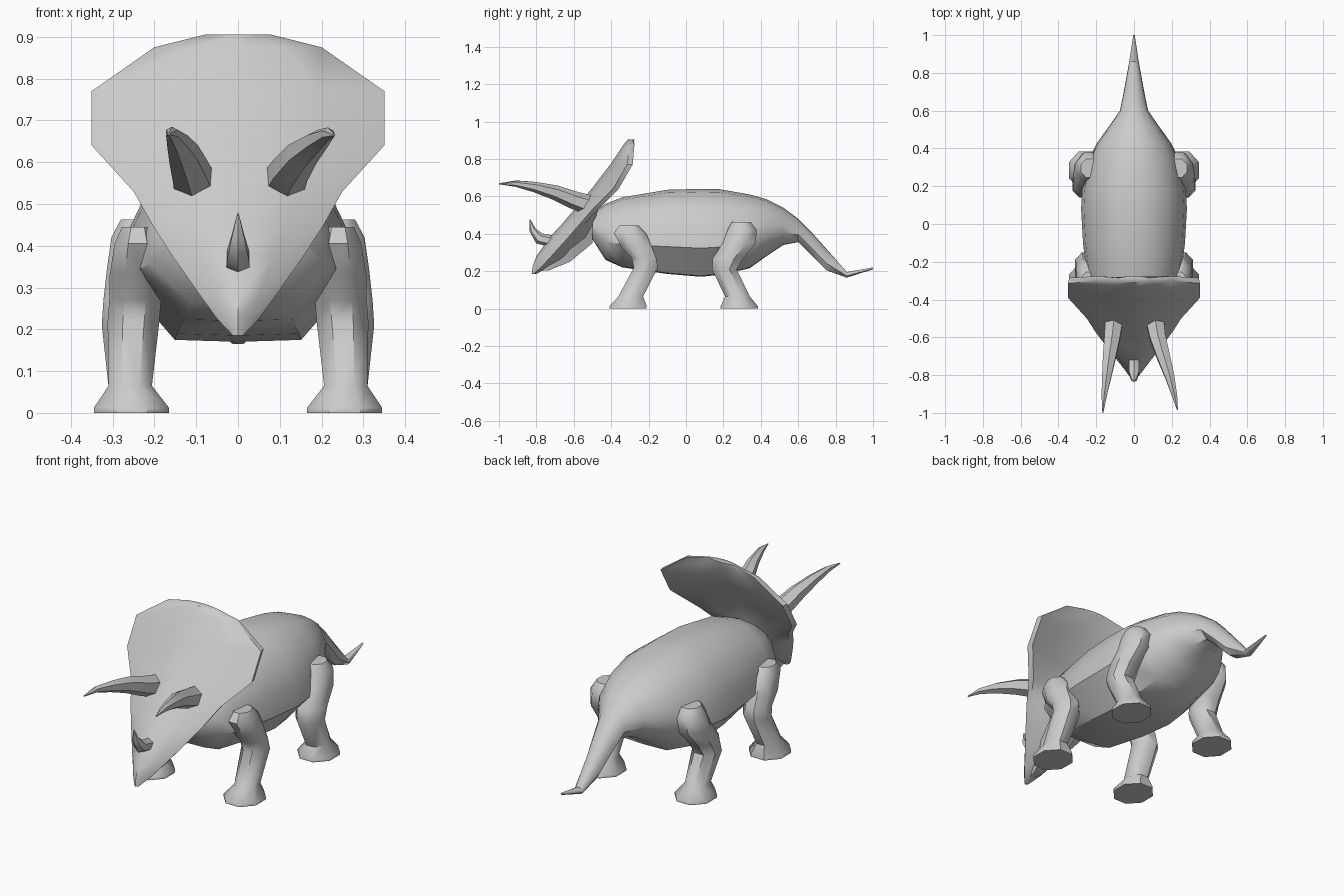
import bpy, bmesh, math
from mathutils import Vector

grey = bpy.data.materials.new("grey_skin")
grey.diffuse_color = (0.6, 0.6, 0.6, 1)


def loft(name, rings, angle=45):
    """Skin a list of equal-length point rings and cap both ends."""
    bm = bmesh.new()
    loops = [[bm.verts.new(p) for p in ring] for ring in rings]
    n = len(loops[0])
    for a, b in zip(loops, loops[1:]):
        for i in range(n):
            j = (i + 1) % n
            bm.faces.new((a[i], a[j], b[j], b[i]))
    bm.faces.new(loops[0])
    bm.faces.new(loops[-1])
    bmesh.ops.recalc_face_normals(bm, faces=bm.faces)
    mesh = bpy.data.meshes.new(name)
    bm.to_mesh(mesh)
    bm.free()
    mesh.materials.append(grey)
    obj = bpy.data.objects.new(name, mesh)
    bpy.context.collection.objects.link(obj)
    bpy.ops.object.select_all(action='DESELECT')
    obj.select_set(True)
    bpy.context.view_layer.objects.active = obj
    bpy.ops.object.shade_smooth_by_angle(angle=math.radians(angle))
    return obj


def tube(name, path, sides=6):
    """Tapered tube through (x, y, z, radius) points."""
    pts = [Vector(p[:3]) for p in path]
    rings = []
    for i, p in enumerate(path):
        t = (pts[min(i + 1, len(pts) - 1)] - pts[max(i - 1, 0)]).normalized()
        u = t.cross(Vector((1, 0, 0))).normalized()
        v = t.cross(u)
        rings.append([pts[i] + p[3] * (math.cos(k * math.tau / sides) * u
                                       + math.sin(k * math.tau / sides) * v)
                      for k in range(sides)])
    return loft(name, rings, 50)


# Body and tail: (y, bottom, top, half width)
half = [(0, 1), (0.38, 0.93), (0.75, 0.6), (0.95, 0.1), (1.0, -0.35), (0.54, -0.98), (0, -1)]
section = half + [(-x, z) for x, z in half[-2:0:-1]]
body = [(-0.50, 0.37, 0.51, 0.14), (-0.43, 0.26, 0.56, 0.21), (-0.34, 0.22, 0.595, 0.24),
        (-0.10, 0.185, 0.635, 0.27), (0.08, 0.17, 0.64, 0.28), (0.18, 0.18, 0.638, 0.275),
        (0.34, 0.215, 0.61, 0.24), (0.43, 0.28, 0.585, 0.195), (0.52, 0.34, 0.54, 0.13),
        (0.60, 0.355, 0.48, 0.075), (0.67, 0.285, 0.41, 0.06), (0.75, 0.205, 0.32, 0.045),
        (0.86, 0.165, 0.195, 0.025), (1.0, 0.21, 0.22, 0.004)]
loft("body_and_tail", [[(x * w, y, (lo + hi) / 2 + z * (hi - lo) / 2) for x, z in section]
                       for y, lo, hi, w in body])

# Head and frill: (z, half width, front y, edge y, back y)
head = [(0.185, 0.012, -0.825, -0.815, -0.80), (0.225, 0.05, -0.82, -0.77, -0.73),
        (0.28, 0.09, -0.80, -0.72, -0.60), (0.38, 0.16, -0.73, -0.63, -0.50),
        (0.45, 0.205, -0.665, -0.57, -0.47), (0.53, 0.25, -0.597, -0.50, -0.47),
        (0.64, 0.35, -0.505, -0.39, -0.42), (0.77, 0.35, -0.405, -0.315, -0.345),
        (0.875, 0.20, -0.335, -0.30, -0.285), (0.905, 0.08, -0.31, -0.295, -0.275)]
rings = []
for z, w, f, e, b in head:
    back = e + min(0.03, w * 0.12)
    side = [(0.55 * w, f + 0.36 * (e - f), z), (w, e, z), (w * 0.98, back, z),
            (0.5 * w, b + 0.3 * (back - b), z)]
    rings.append([(0, f, z)] + side + [(0, b, z)]
                 + [(-x, y, zz) for x, y, zz in side[::-1]])
loft("head_and_frill", rings)

# Lower jaw: (y, bottom, top, half width)
jaw = [(-0.785, 0.20, 0.22, 0.012), (-0.73, 0.205, 0.25, 0.035),
       (-0.62, 0.25, 0.34, 0.08), (-0.50, 0.35, 0.45, 0.11)]
loft("lower_jaw", [[(-w, y, hi), (w, y, hi), (w * 0.6, y, lo), (-w * 0.6, y, lo)]
                   for y, lo, hi, w in jaw])

# Horns
tube("right_brow_horn", [(0.11, -0.51, 0.55, 0.054), (0.125, -0.60, 0.58, 0.048),
                         (0.155, -0.70, 0.62, 0.04), (0.19, -0.81, 0.65, 0.028),
                         (0.215, -0.91, 0.667, 0.016), (0.23, -0.985, 0.665, 0.003)])
tube("left_brow_horn", [(-0.105, -0.51, 0.55, 0.054), (-0.115, -0.60, 0.58, 0.048),
                        (-0.13, -0.70, 0.62, 0.04), (-0.145, -0.81, 0.65, 0.028),
                        (-0.158, -0.91, 0.669, 0.016), (-0.165, -1.0, 0.667, 0.003)])
tube("nose_horn", [(0, -0.72, 0.36, 0.032), (0, -0.785, 0.375, 0.031),
                   (0, -0.82, 0.42, 0.018), (0, -0.835, 0.477, 0.002)])

# Legs: (z, x centre, y centre, x radius, y radius)
front_leg = [(0.0, 0.255, -0.31, 0.09, 0.10), (0.012, 0.255, -0.31, 0.09, 0.10),
             (0.065, 0.258, -0.295, 0.052, 0.066), (0.22, 0.25, -0.215, 0.062, 0.064),
             (0.27, 0.246, -0.225, 0.062, 0.066), (0.33, 0.245, -0.265, 0.062, 0.082),
             (0.405, 0.24, -0.30, 0.055, 0.085), (0.445, 0.24, -0.305, 0.038, 0.05)]
hind_leg = [(0.0, 0.255, 0.285, 0.09, 0.10), (0.012, 0.255, 0.285, 0.09, 0.10),
            (0.065, 0.258, 0.275, 0.052, 0.066), (0.21, 0.262, 0.205, 0.064, 0.066),
            (0.27, 0.258, 0.225, 0.064, 0.082), (0.35, 0.245, 0.285, 0.068, 0.088),
            (0.42, 0.235, 0.30, 0.068, 0.078), (0.463, 0.235, 0.295, 0.045, 0.05)]
for part, leg in (("front_leg", front_leg), ("hind_leg", hind_leg)):
    for label, s in (("right", 1), ("left", -1)):
        loft(f"{label}_{part}",
             [[(s * (x + rx * math.cos(a) / 0.924), y + ry * math.sin(a) / 0.924, z)
               for a in [(k + 0.5) * math.tau / 8 for k in range(8)]]
              for z, x, y, rx, ry in leg])
